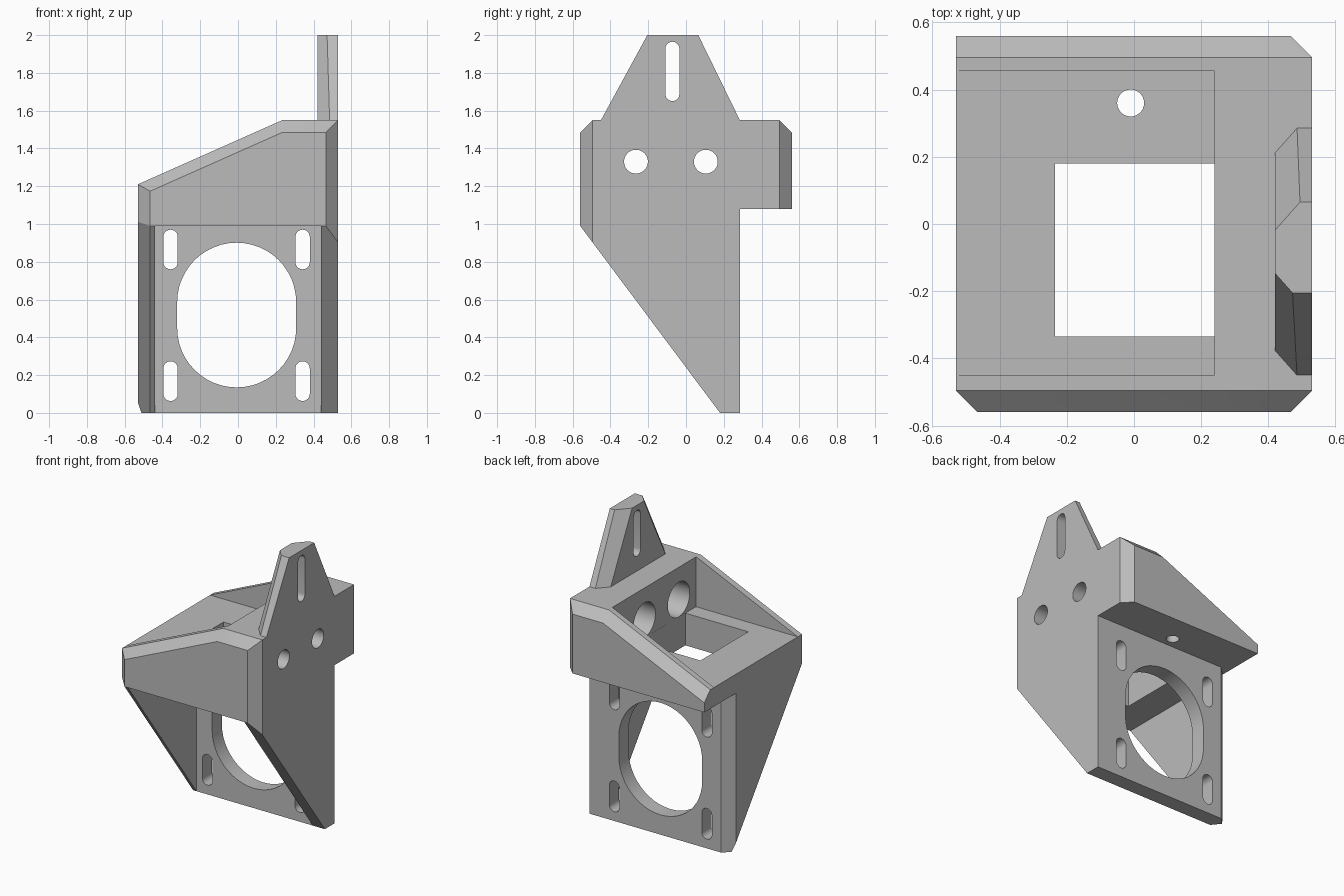
import bpy, bmesh, math
from mathutils import Vector

if "Cube" in bpy.data.objects:
    bpy.data.objects.remove(bpy.data.objects["Cube"])

grey = bpy.data.materials.new("plain_grey")
grey.use_nodes = True
grey.diffuse_color = (0.5, 0.5, 0.5, 1)
grey.node_tree.nodes["Principled BSDF"].inputs["Base Color"].default_value = (0.5, 0.5, 0.5, 1)


def prism(name, axis, pts, lo, hi):
    """Extrude a 2D outline along an axis; pts use the other two axes in order."""
    bm = bmesh.new()
    k = "xyz".index(axis)
    def place(p, d):
        c = list(p)
        c.insert(k, d)
        return bm.verts.new(c)
    base = bm.faces.new([place(p, lo) for p in pts])
    out = bmesh.ops.extrude_face_region(bm, geom=[base])
    shift = Vector([hi - lo if i == k else 0 for i in range(3)])
    bmesh.ops.translate(bm, vec=shift, verts=[v for v in out["geom"] if isinstance(v, bmesh.types.BMVert)])
    bmesh.ops.recalc_face_normals(bm, faces=bm.faces)
    mesh = bpy.data.meshes.new(name)
    bm.to_mesh(mesh)
    bm.free()
    mesh.materials.append(grey)
    ob = bpy.data.objects.new(name, mesh)
    bpy.context.collection.objects.link(ob)
    return ob


def rect(a0, a1, b0, b1):
    return [(a0, b0), (a1, b0), (a1, b1), (a0, b1)]


def slot(a, b, r, half=0, n=24):
    """Rounded slot, or a circle when half is 0, long along the second axis."""
    pts = []
    for side in (1, -1):
        for i in range(n + (half > 0)):
            t = math.pi * i / n + (0 if side > 0 else math.pi)
            pts.append((a + r * math.cos(t), b + side * half + r * math.sin(t)))
    return pts


def shave(ob, point, normal):
    """Cut away everything on the normal's side of a plane."""
    bm = bmesh.new()
    bm.from_mesh(ob.data)
    cut = bmesh.ops.bisect_plane(bm, geom=bm.verts[:] + bm.edges[:] + bm.faces[:],
                                 plane_co=point, plane_no=normal, clear_outer=True)
    edges = [e for e in cut["geom_cut"] if isinstance(e, bmesh.types.BMEdge) and e.is_boundary]
    bmesh.ops.holes_fill(bm, edges=edges, sides=0)
    bmesh.ops.recalc_face_normals(bm, faces=bm.faces)
    bm.to_mesh(ob.data)
    bm.free()


def carve(ob, axis, pts, lo, hi):
    """Boolean a prism out of an object and bake the result."""
    cutter = prism("cutter", axis, pts, lo, hi)
    cutter.hide_render = True
    mod = ob.modifiers.new("carve", "BOOLEAN")
    mod.operation, mod.solver, mod.object = "DIFFERENCE", "EXACT", cutter
    baked = bpy.data.meshes.new_from_object(ob.evaluated_get(bpy.context.evaluated_depsgraph_get()))
    ob.modifiers.clear()
    ob.data = baked
    bpy.data.objects.remove(cutter)


W, D, C = 0.53, 0.56, 0.065   # half width, half depth, chamfer
BACK, FLOOR, TOP = 0.285, 1.21, 1.55

# Bracket body from its side outline
body = prism("bracket_body", "x", [(0.18, 0), (BACK, 0), (BACK, 1.08), (D, 1.08),
                                   (D, TOP), (-D, TOP), (-D, 0.99)], -W, W)

# Sloping roof, then chamfers on roof edges and corners
tilt = (TOP - FLOOR) / 0.765
shave(body, (0.235, 0, TOP), (-tilt, 0, 1))
for s in (-1, 1):
    shave(body, (0, s * (D - C), TOP), (0, s, 1))
    shave(body, (0.235, s * (D - C), TOP), (-tilt, s, 1))
    shave(body, (W, s * (D - C), 0), (1, s, 0))
shave(body, (-W, C - D, 0), (-1, -1, 0))

# Chamfer along the sloping leg edge
leg = Vector((0, -0.99, -0.74)).normalized()
shave(body, Vector((C - W, 0.18, 0)), Vector((-1, 0, 0)) + leg)

# Rear corner chamfer of the mounting plate
e = 0.1
carve(body, "z", [(-W - e, BACK - C - e), (C - W + e, BACK + e), (-W - e, BACK + e)], -0.1, 1.08)

# Space between the legs, top pocket and window
carve(body, "x", rect(-1, 0.18, -1, 0.99), -0.44, 0.44)
carve(body, "x", rect(-0.45, 0.455, FLOOR, 2), -1, 0.24)
carve(body, "z", rect(-0.235, 0.2395, -0.335, 0.1795), 0.9, 1.3)

# Large opening and four slots in the mounting plate
carve(body, "y", slot(-0.007, 0.518, 0.315, 0.068), 0.1, 0.4)
for x in (-0.357, 0.342):
    for z in (0.168, 0.865):
        carve(body, "y", slot(x, z, 0.038, 0.067, 12), 0.1, 0.4)

# Stepped bolt holes in the thick side and a small hole in the shelf
for y in (-0.265, 0.105):
    carve(body, "x", slot(y, 1.33, 0.063), 0.2, 0.6)
    carve(body, "x", slot(y, 1.33, 0.118), 0.2, 0.42)
carve(body, "z", slot(-0.01, 0.36, 0.04), 1, 1.3)

# Upright tab with chamfered sloping edges and a slot
tab = prism("upright_tab", "x", [(-0.45, TOP), (BACK, TOP), (0.065, 2), (-0.205, 2)], 0.42, W)
for y, s in ((-0.45, -1), (BACK, 1)):
    edge = Vector((0, s * 0.45, 0.23)).normalized()
    shave(tab, Vector((0.485, y, TOP)), Vector((-1, 0, 0)) + edge)
carve(tab, "x", slot(-0.072, 1.808, 0.037, 0.12, 12), 0.3, 0.6)

# Smooth the round walls, keep the edges crisp
for ob in (body, tab):
    bpy.ops.object.select_all(action="DESELECT")
    ob.select_set(True)
    bpy.context.view_layer.objects.active = ob
    bpy.ops.object.shade_smooth_by_angle(angle=math.radians(20))
